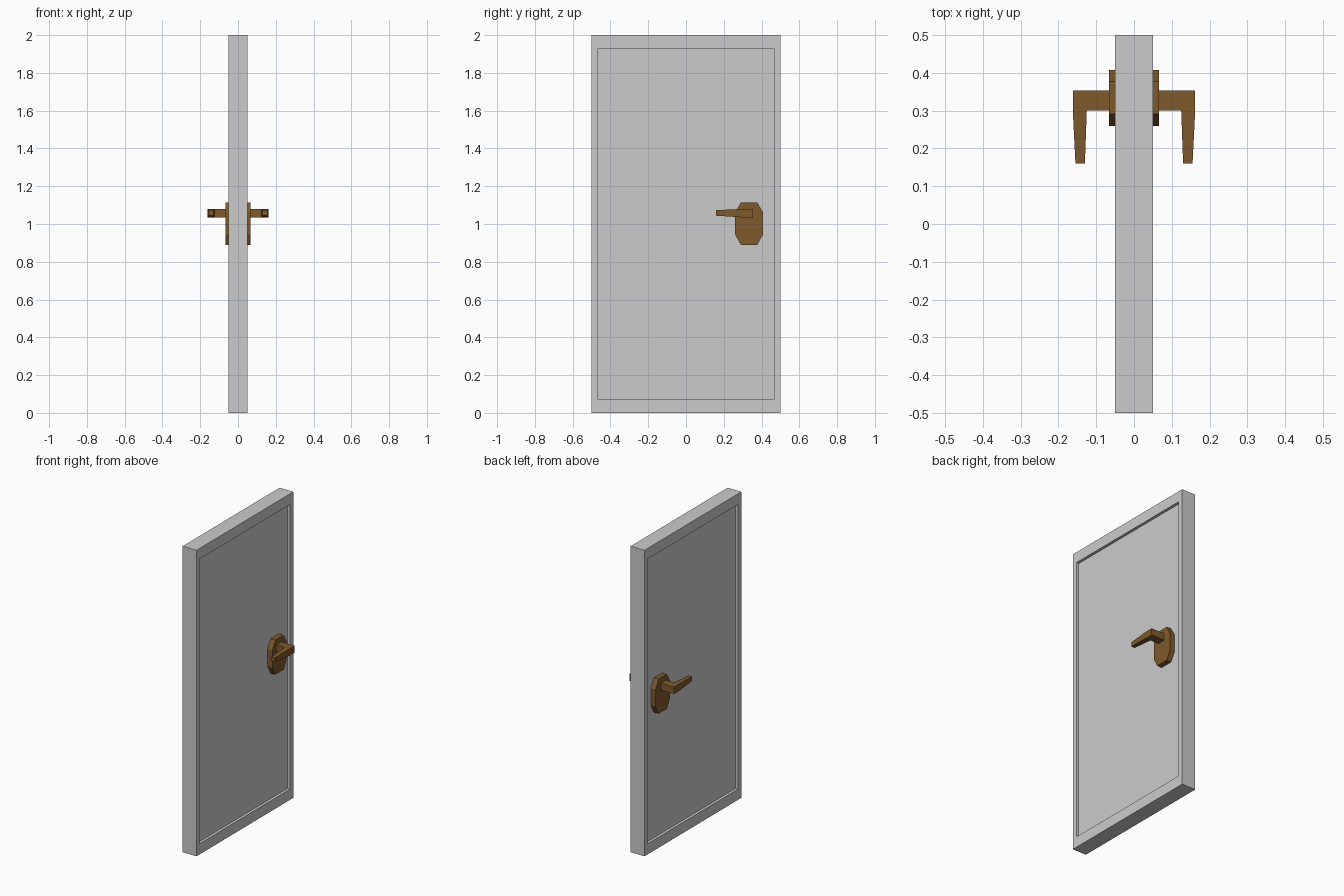
import bpy, bmesh
from mathutils import Vector

if "Cube" in bpy.data.objects:
    bpy.data.objects.remove(bpy.data.objects["Cube"])

brass = bpy.data.materials.new("bronze")
brass.diffuse_color = (0.21, 0.10, 0.025, 1)
brass.use_nodes = True
brass.node_tree.nodes["Principled BSDF"].inputs["Base Color"].default_value = brass.diffuse_color


def make_object(name, bm, mat=None, mirror=False):
    bmesh.ops.recalc_face_normals(bm, faces=bm.faces)
    mesh = bpy.data.meshes.new(name)
    bm.to_mesh(mesh)
    bm.free()
    ob = bpy.data.objects.new(name, mesh)
    bpy.context.collection.objects.link(ob)
    if mat:
        mesh.materials.append(mat)
    if mirror:
        mod = ob.modifiers.new("both_sides", 'MIRROR')
        mod.use_axis = (True, False, False)
        mod.use_mirror_merge = False
    return ob


def face_towards(bm, direction):
    # Face lying furthest along a direction
    d = Vector(direction)
    return max(bm.faces, key=lambda f: f.calc_center_median().dot(d))


def extrude(bm, face, offset):
    # Extrude one face and return the new cap
    new = bmesh.ops.extrude_discrete_faces(bm, faces=[face])["faces"][0]
    bmesh.ops.translate(bm, verts=new.verts, vec=offset)
    return new


# Door slab with a recessed panel on both faces
bm = bmesh.new()
bmesh.ops.create_cube(bm, size=1)
for v in bm.verts:
    v.co = (v.co.x * 0.1, v.co.y, v.co.z * 2 + 1)
for side in (-1, 1):
    face = face_towards(bm, (side, 0, 0))
    bmesh.ops.inset_individual(bm, faces=[face], thickness=0.03)
    for v in face.verts:
        v.co.y = 0.467 if v.co.y > 0 else -0.467
        v.co.z = 1.93 if v.co.z > 1 else 0.07
    extrude(bm, face, (-side * 0.018, 0, 0))
make_object("door_slab", bm)

# Eight-sided backplate
half = [(0.043, 0.113), (0.074, 0.058), (0.074, -0.057), (0.043, -0.113)]
outline = half + [(-y, z) for y, z in reversed(half)]
bm = bmesh.new()
plate = bm.faces.new([bm.verts.new((0.032, 0.334 + y, 1.002 + z)) for y, z in outline])
ext = bmesh.ops.extrude_face_region(bm, geom=[plate], use_keep_orig=True)["geom"]
bmesh.ops.translate(bm, vec=(0.034, 0, 0),
                    verts=[g for g in ext if isinstance(g, bmesh.types.BMVert)])
make_object("handle_backplate", bm, brass, mirror=True)

# Lever handle: square stem, corner block, tapered grip
bm = bmesh.new()
stem = bm.faces.new([bm.verts.new((0.06, y, z)) for y, z in
                     ((0.30, 1.035), (0.354, 1.035), (0.354, 1.08), (0.30, 1.08))])
ext = bmesh.ops.extrude_face_region(bm, geom=[stem], use_keep_orig=True)["geom"]
bmesh.ops.translate(bm, vec=(0.065, 0, 0),
                    verts=[g for g in ext if isinstance(g, bmesh.types.BMVert)])
bmesh.ops.recalc_face_normals(bm, faces=bm.faces)
extrude(bm, face_towards(bm, (1, 0, 0)), (0.037, 0, 0))
grip = face_towards(bm, (1, -2, 0))
tip = extrude(bm, grip, (0, -0.14, 0))
for v in tip.verts:
    v.co.x = 0.155 if v.co.x > 0.14 else 0.13
    v.co.z = 1.073 if v.co.z > 1.06 else 1.044
make_object("lever_handle", bm, brass, mirror=True)
